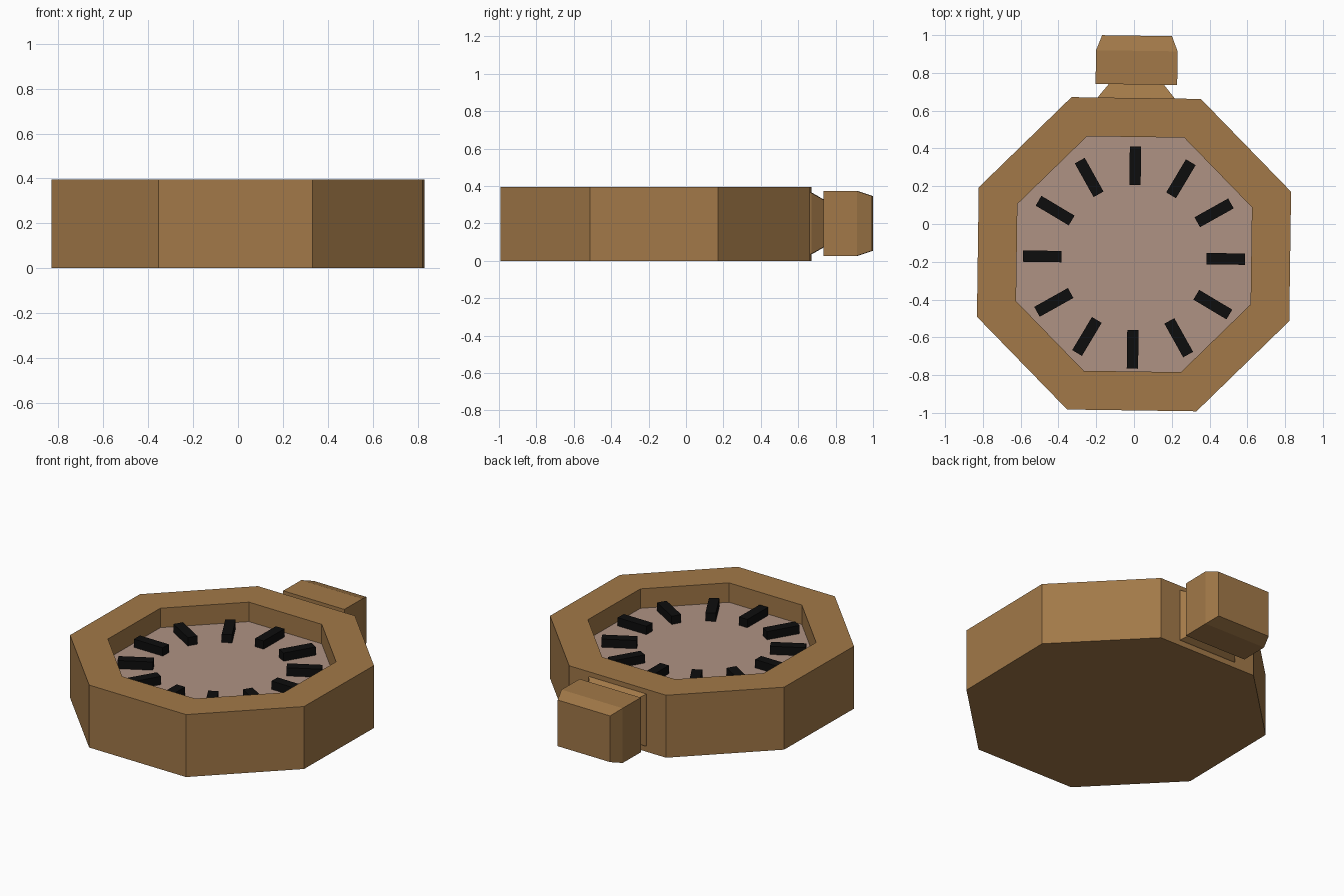
import bpy, bmesh
from math import cos, sin, radians, pi
from mathutils import Matrix, Vector

if "Cube" in bpy.data.objects:
    bpy.data.objects.remove(bpy.data.objects["Cube"])

CENTRE = Vector((0, -0.16, 0))
TWIST = radians(-0.8)
FLOOR, TOP = 0.272, 0.395


def material(name, rgb):
    m = bpy.data.materials.new(name)
    m.diffuse_color = (*rgb, 1)
    m.use_nodes = True
    m.node_tree.nodes["Principled BSDF"].inputs["Base Color"].default_value = m.diffuse_color
    return m


BRASS = material("brass", (0.36, 0.19, 0.065))
FACE = material("dial_face", (0.43, 0.29, 0.23))
BLACK = material("black", (0.004, 0.004, 0.004))


def loft(name, loops, mat, start=True, end=True, fix_normals=True):
    """Skin a series of equal-length point loops, optionally capping the ends."""
    bm = bmesh.new()
    rings = [[bm.verts.new(p) for p in loop] for loop in loops]
    n = len(rings[0])
    for a, b in zip(rings, rings[1:]):
        for i in range(n):
            j = (i + 1) % n
            bm.faces.new((a[i], a[j], b[j], b[i]))
    if start:
        bm.faces.new(rings[0][::-1])
    if end:
        bm.faces.new(rings[-1])
    if fix_normals:
        bmesh.ops.recalc_face_normals(bm, faces=bm.faces)
    me = bpy.data.meshes.new(name)
    bm.to_mesh(me)
    bm.free()
    me.materials.append(mat)
    ob = bpy.data.objects.new(name, me)
    bpy.context.collection.objects.link(ob)
    ob.location = CENTRE
    ob.rotation_euler.z = TWIST
    return ob


def octagon(r, z):
    return [(r * cos(a), r * sin(a), z) for a in (pi / 8 + k * pi / 4 for k in range(8))]


def rect_y(hx, hz, y, zc=0.2):
    return [(-hx, y, zc - hz), (hx, y, zc - hz), (hx, y, zc + hz), (-hx, y, zc + hz)]


# Octagonal case with an open recess, and the dial closing its floor
loft("watch_case", [octagon(0.895, 0), octagon(0.895, TOP),
                    octagon(0.672, TOP), octagon(0.672, FLOOR)],
     BRASS, end=False, fix_normals=False)
loft("dial", [octagon(0.672, FLOOR)], FACE, start=False, fix_normals=False)

# Tapered neck and chamfered winding crown
loft("crown_neck", [rect_y(0.205, 0.168, 0.82), rect_y(0.2, 0.163, 0.833),
                    rect_y(0.145, 0.125, 0.9)], BRASS)
loft("crown", [rect_y(0.216, 0.173, 0.899), rect_y(0.216, 0.173, 1.077),
               rect_y(0.185, 0.146, 1.157)], BRASS)

# Twelve raised hour markers
for k in range(12):
    turn = Matrix.Rotation(k * pi / 6, 4, 'Z')
    base = [(0.384, -0.03), (0.588, -0.03), (0.588, 0.03), (0.384, 0.03)]
    loops = [[turn @ Vector((x, y, z)) + Vector((0, -0.018, 0)) for x, y in base]
             for z in (FLOOR, FLOOR + 0.052)]
    loft(f"hour_marker_{k + 1}", loops, BLACK)
